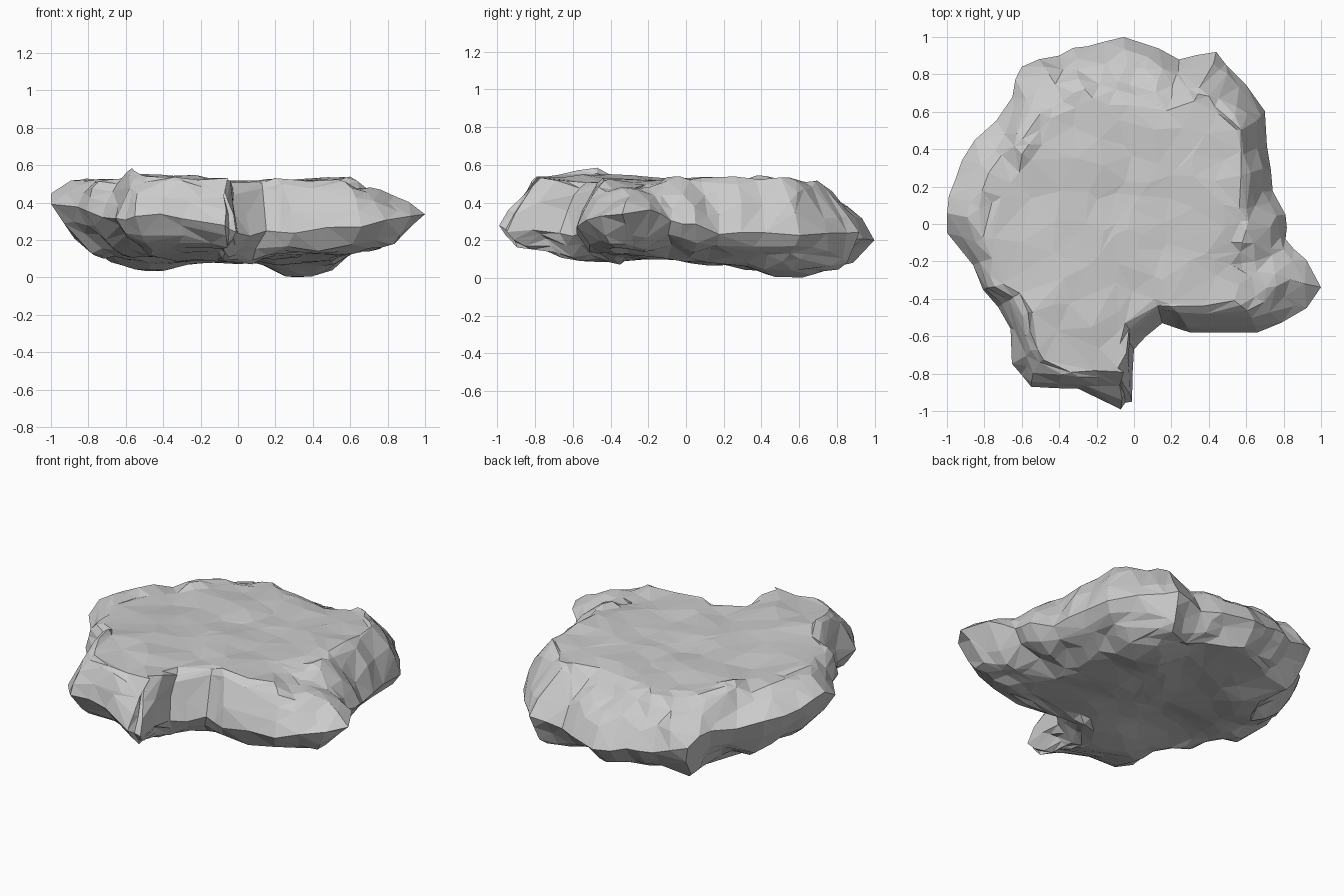
import bpy, bmesh
from mathutils import Vector, noise

cube = bpy.data.objects.get("Cube")
if cube:
    bpy.data.objects.remove(cube, do_unlink=True)

CENTRE = Vector((-0.1, 0.0))

# Widest contour, counterclockwise: x, y, height, width of the upper slope
contour = [
    (1.0, -.34, .35, .5), (.92, -.19, .36, .42), (.81, -.08, .33, .3), (.81, .05, .29, .25),
    (.74, .18, .25, .18), (.71, .4, .24, .16), (.7, .6, .25, .17), (.62, .72, .25, .2),
    (.52, .83, .25, .25), (.44, .92, .24, .3), (.24, .88, .22, .28), (.1, .95, .21, .33),
    (-.06, 1.0, .21, .36), (-.25, .95, .24, .34), (-.4, .9, .28, .3), (-.6, .84, .32, .32),
    (-.65, .68, .36, .28), (-.76, .53, .38, .28), (-.92, .34, .42, .3), (-.99, .15, .45, .3),
    (-1.0, -.05, .43, .24), (-.86, -.22, .4, .16), (-.8, -.36, .36, .15), (-.66, -.56, .33, .15),
    (-.65, -.75, .33, .18), (-.55, -.87, .35, .15), (-.3, -.88, .35, .13), (-.07, -.99, .28, .24),
    (-.01, -.95, .27, .22), (0, -.67, .25, .15), (.15, -.53, .26, .14), (.3, -.58, .25, .16),
    (.66, -.58, .3, .25), (.9, -.47, .33, .36)]

# Spot heights of the plateau and of the underside
plateau = [
    (-.35, -.6, .57), (-.3, -.8, .54), (0, -.5, .52), (-.8, 0, .54), (-.5, .2, .53),
    (0, .2, .52), (.47, .2, .55), (.45, -.35, .54), (.3, .6, .52), (-.2, .7, .51), (.7, -.3, .49)]
underside = [
    (.35, .55, -.01), (.62, .55, .1), (.1, .8, .1), (-.55, .4, .04), (-.65, .1, .1),
    (-.85, 0, .22), (.05, .1, .12), (.3, .15, .08), (-.3, -.15, .15), (-.2, -.45, .09),
    (-.3, -.8, .18), (.4, -.4, .14), (.8, -.35, .18), (.6, .1, .11), (0, .5, .11)]


def height(spots, p):
    """Blend the spot heights by distance."""
    total = weight = 0.0
    for x, y, z in spots:
        w = 1 / ((p - Vector((x, y))).length ** 3 + .003)
        total += w * z
        weight += w
    return total / weight


def rough(p, amount, scale):
    """Push a point about with smooth noise."""
    return p + noise.noise_vector(p * scale) * amount


# Halve each stretch of the contour, with a slight wobble at the new points
edge = []
for i, a in enumerate(contour):
    a, b = Vector(a), Vector(contour[(i + 1) % len(contour)])
    mid = (a + b) / 2
    mid[0] += .03 * noise.noise(Vector((mid[0], mid[1], 1)) * 9)
    mid[1] += .03 * noise.noise(Vector((mid[0], mid[1], 5)) * 9)
    edge += [a, mid]
count = len(edge)

# Inward direction at each contour point, between its normal and the centre
inward = []
for i, e in enumerate(edge):
    along = edge[(i + 2) % count] - edge[i - 2]
    normal = Vector((-along[1], along[0])).normalized()
    inward.append((normal * .3 + (CENTRE - e.xy).normalized() * .7).normalized())

FLAT, SLOPE = 8, 6


def ring(spots, step, widths):
    """A ring between the centre (step 0) and the contour (last step)."""
    points = []
    for e, direction, width in zip(edge, inward, widths):
        rim = e.xy + direction * width
        if step <= FLAT:
            p = CENTRE.lerp(rim, step / FLAT)
            point = rough(Vector((*p, height(spots, p))), .02, 5)
        else:
            s = 1 - (step - FLAT) / SLOPE
            p = e.xy + direction * width * s
            bulge = (1 - (1 - s) ** 2) ** .9
            z = e[2] + (height(spots, rim) - e[2]) * bulge
            point = rough(Vector((*p, z)), .045 * min(1, s * 3), 5)
            point.z += .05 * noise.noise(Vector((*p, 0)) * 6)
        points.append(point)
    return points


# The underside slopes wide at the sides and front, blunt at the back
top_widths = [e[3] for e in edge]
under_widths = [.22 + .12 * abs(e[0]) - .1 * max(0, e[1]) for e in edge]

# Rock: rings from the plateau centre over the edge to the underside centre
bm = bmesh.new()
last = FLAT + SLOPE
layers = [ring(plateau, step, top_widths) for step in range(1, last + 1)]
layers += [ring(underside, step, under_widths) for step in range(last - 1, 0, -1)]
rings = [[bm.verts.new(p) for p in layer] for layer in layers]
for upper, lower in zip(rings, rings[1:]):
    for i in range(count):
        j = (i + 1) % count
        bm.faces.new((upper[i], lower[i], lower[j], upper[j]))
for rim, spots in ((rings[0], plateau), (rings[-1], underside)):
    hub = bm.verts.new((*CENTRE, height(spots, CENTRE)))
    for i in range(count):
        bm.faces.new((hub, rim[i], rim[(i + 1) % count]))
bmesh.ops.triangulate(bm, faces=bm.faces)
bmesh.ops.recalc_face_normals(bm, faces=bm.faces)

# Stand the rock on the ground
lowest = min(v.co.z for v in bm.verts)
bmesh.ops.translate(bm, verts=bm.verts, vec=(0, 0, -lowest))

mesh = bpy.data.meshes.new("rock")
bm.to_mesh(mesh)
bm.free()
rock = bpy.data.objects.new("rock", mesh)
bpy.context.collection.objects.link(rock)

# Irregular chiselled facets
facets = rock.modifiers.new("facets", 'DECIMATE')
facets.ratio = .32

# Stone colour
stone = bpy.data.materials.new("grey stone")
stone.use_nodes = True
grey = (.6, .6, .6, 1)
stone.diffuse_color = grey
stone.node_tree.nodes["Principled BSDF"].inputs["Base Color"].default_value = grey
mesh.materials.append(stone)
